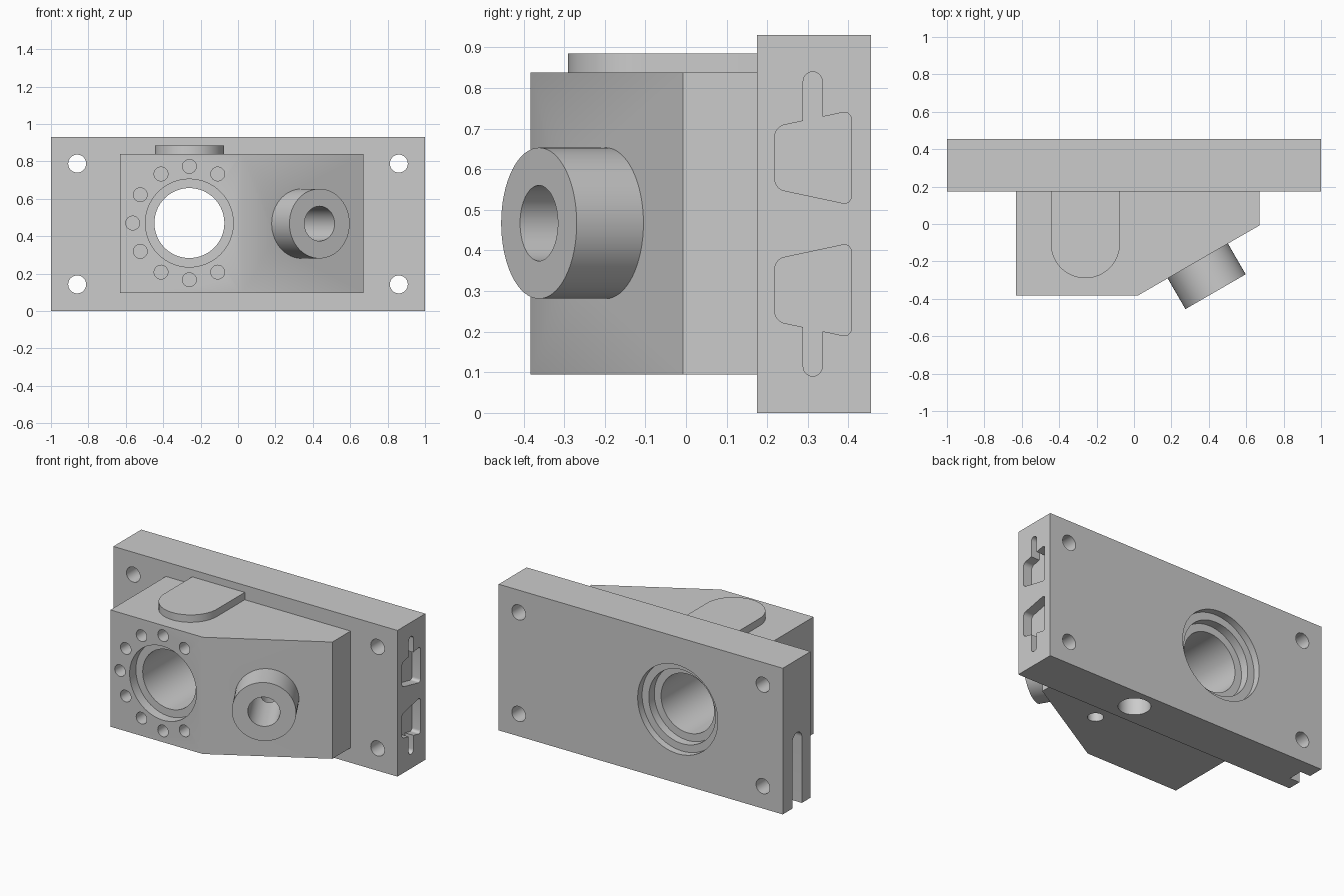
import bpy, bmesh
from math import sin, cos, pi, radians
from mathutils import Vector

if "Cube" in bpy.data.objects:
    bpy.data.objects.remove(bpy.data.objects["Cube"])

H = 0.93                          # plate height
BORE = (-0.26, 0.47)              # main bore centre (x, z)


def finish(name, bm):
    bmesh.ops.recalc_face_normals(bm, faces=bm.faces)
    mesh = bpy.data.meshes.new(name)
    bm.to_mesh(mesh)
    bm.free()
    ob = bpy.data.objects.new(name, mesh)
    bpy.context.collection.objects.link(ob)
    return ob


def prism(name, points, extrude, fillet=0):
    """Extrude a closed 3D outline, optionally rounding its corner edges."""
    bm = bmesh.new()
    face = bm.faces.new([bm.verts.new(p) for p in points])
    d = Vector(extrude)
    ext = bmesh.ops.extrude_face_region(bm, geom=[face])["geom"]
    bmesh.ops.translate(bm, vec=d, verts=[e for e in ext if isinstance(e, bmesh.types.BMVert)])
    if fillet:
        edges = [e for e in bm.edges
                 if abs((e.verts[0].co - e.verts[1].co).normalized().dot(d.normalized())) > 0.99]
        bmesh.ops.bevel(bm, geom=edges, offset=fillet, segments=6, profile=0.5, affect='EDGES')
    return finish(name, bm)


def cylinder(name, start, end, r, segments=64):
    a, b = Vector(start), Vector(end)
    bm = bmesh.new()
    bmesh.ops.create_cone(bm, cap_ends=True, segments=segments, radius1=r, radius2=r,
                          depth=(b - a).length)
    bm.transform((b - a).to_track_quat('Z', 'Y').to_matrix().to_4x4())
    bmesh.ops.translate(bm, vec=(a + b) / 2, verts=bm.verts)
    return finish(name, bm)


def tongue(c, tip, base, r, n=24):
    """2D outline with a straight base and a round end centred at (c, tip)."""
    s = 1 if tip > base else -1
    arc = [(c + r * cos(pi * i / n), tip + s * r * sin(pi * i / n)) for i in range(n + 1)]
    return arc + [(c - r, base), (c + r, base)]


def combine(body, tool, op):
    mod = body.modifiers.new(tool.name, 'BOOLEAN')
    mod.operation, mod.solver, mod.object = op, 'EXACT', tool
    bpy.context.view_layer.objects.active = body
    bpy.ops.object.modifier_apply(modifier=mod.name)
    bpy.data.objects.remove(tool)


# Mounting plate
body = prism("valve_body", [(-1, .175, 0), (1, .175, 0), (1, .455, 0), (-1, .455, 0)], (0, 0, H))

# Front block with slanted face, top pad and angled boss
outline = [(-.63, .25), (-.63, -.383), (.02, -.383), (.67, -.008), (.67, .25)]
block = prism("block", [(x, y, .095) for x, y in outline], (0, 0, .743))
pad = prism("pad", [(x, y, .8) for x, y in tongue(-.26, -.105, .25, .185)], (0, 0, .085))
axis = Vector((sin(radians(30)), -cos(radians(30)), 0))
tip = Vector((.436, -.362, .467))
boss = cylinder("boss", tip - axis * .3, tip, .186)
for part in (block, pad, boss):
    combine(body, part, 'UNION')

cuts = []
# Main bore with front and rear steps
for y0, y1, r in ((-.5, .55, .187), (-.5, -.32, .235), (.355, .55, .235), (.41, .55, .282)):
    cuts.append(cylinder("bore", (BORE[0], y0, BORE[1]), (BORE[0], y1, BORE[1]), r))

# Ring of blind bolt holes around the bore
for deg in range(60, 301, 30):
    x, z = BORE[0] + .303 * cos(radians(deg)), BORE[1] + .303 * sin(radians(deg))
    cuts.append(cylinder("bolt_hole", (x, -.5, z), (x, -.25, z), .037, 32))

# Corner mounting holes
for x in (-.86, .86):
    for z in (.142, H - .142):
        cuts.append(cylinder("mount_hole", (x, .1, z), (x, .55, z), .048, 32))

# Boss bore, its drain hole and the plate's underside hole
cuts.append(cylinder("boss_bore", tip + axis * .1, tip - axis * .46, .093))
cuts.append(cylinder("drain_hole", (.25, -.04, 0), (.25, -.04, .45), .046, 32))
cuts.append(cylinder("underside_hole", (.265, .32, -.1), (.265, .32, .2), .093))

# Right end: mirrored pair of trapezoid pockets with narrow slots
trapezoid = [(.219, .552), (.407, .512), (.407, .744), (.219, .704)]
for flip in (False, True):
    for name, pts, fillet in (("pocket", trapezoid, .022),
                              ("pocket_slot", tongue(.312, .816, .65, .0235, 12), 0)):
        cuts.append(prism(name, [(.94, y, H - z if flip else z) for y, z in pts],
                          (.15, 0, 0), fillet))

# Left end: slot open at the bottom
cuts.append(prism("end_slot", [(-1.1, y, z) for y, z in tongue(.31, .42, -.1, .047)], (.17, 0, 0)))

for cut in cuts:
    combine(body, cut, 'DIFFERENCE')

bpy.ops.object.select_all(action='DESELECT')
body.select_set(True)
bpy.context.view_layer.objects.active = body
bpy.ops.object.shade_smooth_by_angle(angle=radians(30))
